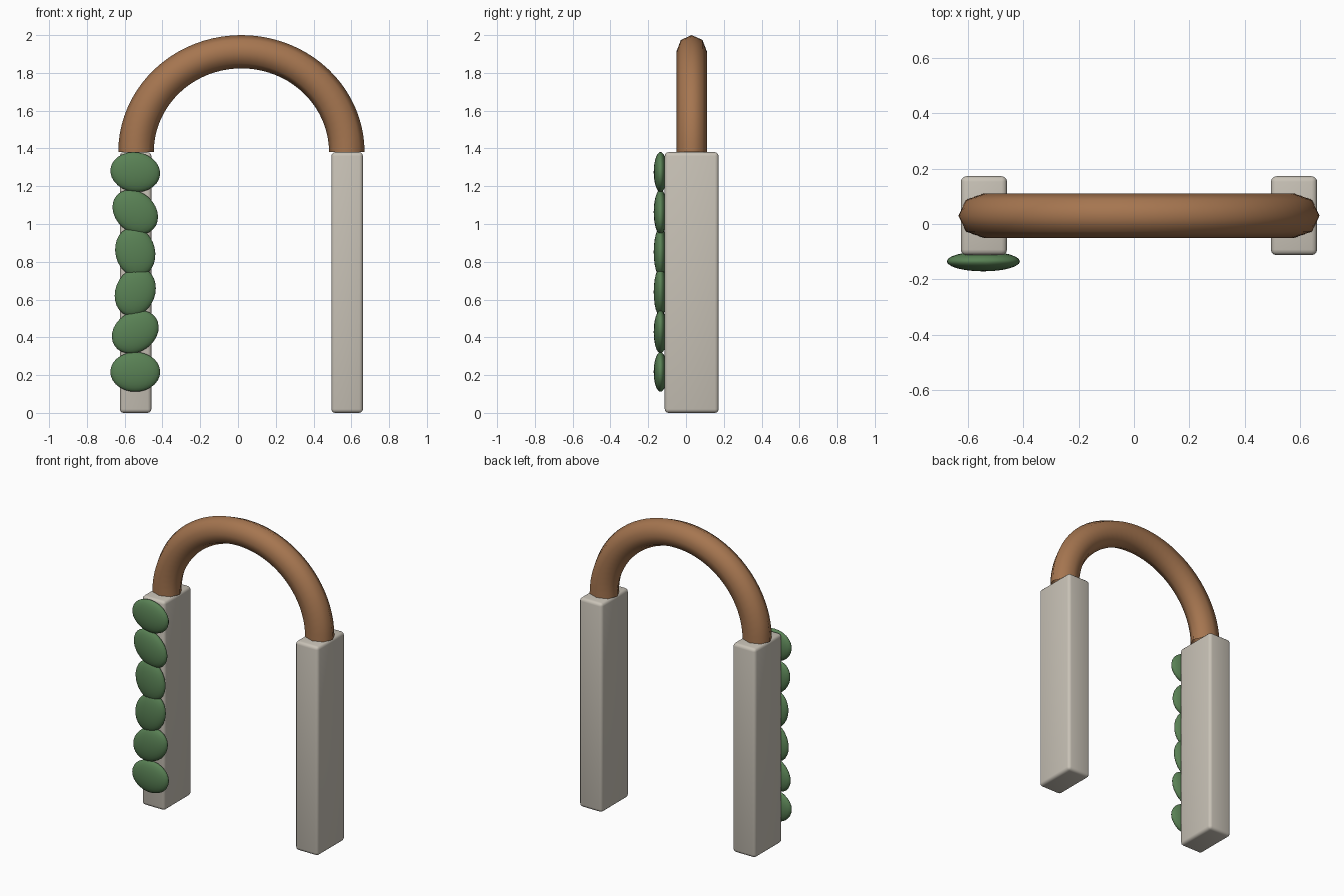
import bpy, bmesh, math

if "Cube" in bpy.data.objects:
    bpy.data.objects.remove(bpy.data.objects["Cube"])


def material(name, color):
    m = bpy.data.materials.new(name)
    m.diffuse_color = (*color, 1)
    m.use_nodes = True
    m.node_tree.nodes["Principled BSDF"].inputs["Base Color"].default_value = m.diffuse_color
    return m


STONE = material("pale stone", (0.58, 0.54, 0.47))
WOOD = material("warm brown", (0.38, 0.18, 0.08))
GREEN = material("leaf green", (0.10, 0.22, 0.09))
MID_X, MID_Y, POST_H = 0.018, 0.03, 1.38


def make_object(name, bm, mat, angle=180):
    bmesh.ops.recalc_face_normals(bm, faces=bm.faces)
    mesh = bpy.data.meshes.new(name)
    bm.to_mesh(mesh)
    bm.free()
    mesh.materials.append(mat)
    ob = bpy.data.objects.new(name, mesh)
    bpy.context.collection.objects.link(ob)
    bpy.ops.object.select_all(action='DESELECT')
    ob.select_set(True)
    bpy.context.view_layer.objects.active = ob
    bpy.ops.object.shade_smooth_by_angle(angle=math.radians(angle))
    return ob


# Two upright posts with rounded edges
for side, label in ((-1, "left"), (1, "right")):
    bm = bmesh.new()
    bmesh.ops.create_cube(bm, size=1)
    bmesh.ops.scale(bm, vec=(0.167, 0.285, POST_H), verts=bm.verts)
    bmesh.ops.bevel(bm, geom=bm.edges[:], offset=0.02, segments=3,
                    profile=0.5, affect='EDGES')
    post = make_object(label + "_post", bm, STONE, 40)
    post.location = (MID_X + side * 0.56, MID_Y, POST_H / 2)

# Half-ring arch: an eight-sided section swept over a slightly flattened half circle
STEPS, SIDES = 40, 8
bm = bmesh.new()
rings = []
for i in range(STEPS + 1):
    a = math.pi * i / STEPS
    ring = []
    for j in range(SIDES):
        t = 2 * math.pi * j / SIDES
        ring.append(bm.verts.new((
            MID_X + (0.558 + 0.094 * math.cos(t)) * math.cos(a),
            MID_Y + 0.081 * math.sin(t),
            POST_H + (0.532 + 0.088 * math.cos(t)) * math.sin(a))))
    rings.append(ring)
for r0, r1 in zip(rings, rings[1:]):
    for j in range(SIDES):
        k = (j + 1) % SIDES
        bm.faces.new((r0[j], r0[k], r1[k], r1[j]))
make_object("arch", bm, WOOD)

# Column of flat oval leaves on the front of the left post, each turned further
for i in range(6):
    bm = bmesh.new()
    bmesh.ops.create_uvsphere(bm, u_segments=24, v_segments=14, radius=1)
    bmesh.ops.scale(bm, vec=(0.132, 0.036, 0.105), verts=bm.verts)
    leaf = make_object(f"leaf_{i + 1}", bm, GREEN)
    leaf.location = (-0.544, -0.135, 0.217 + 0.2116 * i)
    leaf.rotation_euler = (0, -0.6 * i, 0)
